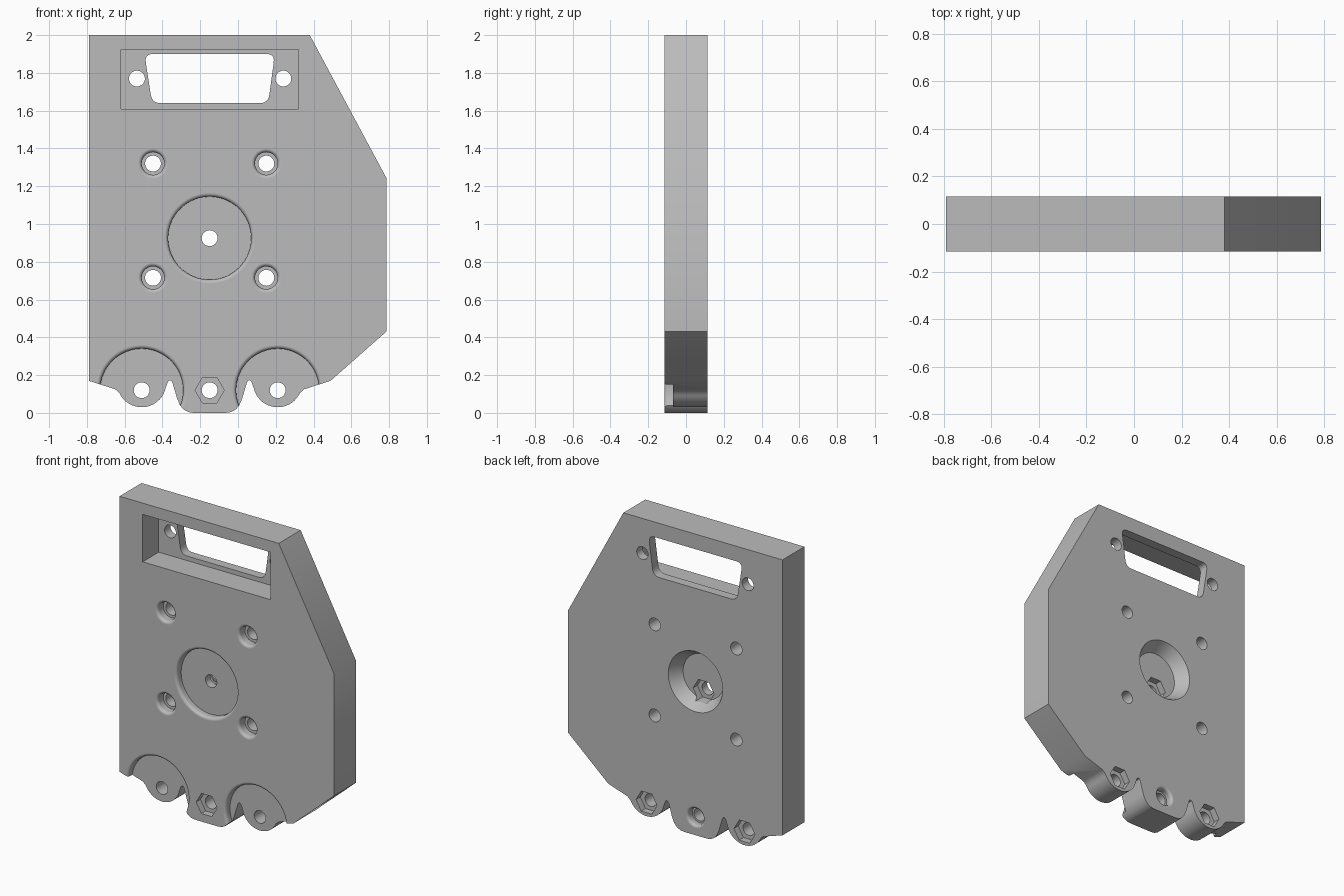
import bpy, bmesh
from math import sin, cos, pi, radians
from mathutils import Vector

cube = bpy.data.objects.get("Cube")
if cube:
    bpy.data.objects.remove(cube, do_unlink=True)

FACE = 0.115      # half thickness of the plate
MID = -0.15       # x of the hole pattern's mirror line
HOLE = 0.042      # radius of all through holes

grey = bpy.data.materials.new("plain grey")
grey.use_nodes = True
grey.diffuse_color = (0.5, 0.5, 0.5, 1)
grey.node_tree.nodes["Principled BSDF"].inputs["Base Color"].default_value = (0.5, 0.5, 0.5, 1)


def ring(x, z, r, n=48, start=0.0, end=2 * pi):
    """Points of a circle or arc in the xz plane."""
    full = abs(end - start) > 6.28
    steps = n if full else n - 1
    return [(x + r * cos(start + (end - start) * i / steps),
             z + r * sin(start + (end - start) * i / steps)) for i in range(n)]


def loft(name, sections):
    """Solid through matching xz outlines, each given with its y."""
    bm = bmesh.new()
    loops = [[bm.verts.new((x, y, z)) for x, z in pts] for pts, y in sections]
    bm.faces.new(loops[0])
    bm.faces.new(loops[-1][::-1])
    for a, b in zip(loops, loops[1:]):
        for i in range(len(a)):
            j = (i + 1) % len(a)
            bm.faces.new((a[i], b[i], b[j], a[j]))
    bmesh.ops.recalc_face_normals(bm, faces=bm.faces)
    mesh = bpy.data.meshes.new(name)
    bm.to_mesh(mesh)
    bm.free()
    mesh.materials.append(grey)
    obj = bpy.data.objects.new(name, mesh)
    bpy.context.collection.objects.link(obj)
    return obj


def rounded(corners, r, n=6):
    """Polygon with its corners replaced by small curves."""
    pts = []
    for i, c in enumerate(corners):
        c = Vector(c)
        a = c + (Vector(corners[i - 1]) - c).normalized() * r
        b = c + (Vector(corners[(i + 1) % len(corners)]) - c).normalized() * r
        for k in range(n + 1):
            t = k / n
            pts.append(tuple(a * (1 - t) ** 2 + c * 2 * t * (1 - t) + b * t * t))
    return pts


# Plate outline: the scalloped bottom edge is mirrored about MID
half = [(-0.79, 0.17), (-0.65, 0.125)]
half += ring(-0.51, 0.16, 0.13, 20, radians(205), radians(347))
half += [(-0.373, 0.16), (-0.367, 0.17), (-0.36, 0.173), (-0.353, 0.17), (-0.347, 0.16),
         (-0.322, 0.075), (-0.308, 0.042), (-0.288, 0.018), (-0.262, 0.004), (-0.235, 0)]
outline = half + [(2 * MID - x, z) for x, z in reversed(half)]
outline += [(0.785, 0.43), (0.785, 1.245), (0.38, 2), (-0.79, 2)]
plate = loft("mounting_plate", [(outline, -FACE), (outline, FACE)])

cutters = []


def cut(pts, y0, y1):
    cutters.append(loft("cutter", [(pts, y0), (pts, y1)]))


def recess(x, z, profile, side, n=64):
    """Round recess from (radius, depth) steps; side -1 is the front."""
    steps = [(profile[0][0], -0.02)] + profile
    cutters.append(loft("cutter", [(ring(x, z, r, n), side * (FACE - d)) for r, d in steps]))


def flared(r, flare, depth):
    """Recess profile with a rounded-over rim."""
    rim = [(r + flare * (1 - sin(a)), flare * (1 - cos(a)))
           for a in (0, pi / 8, pi / 4, 3 * pi / 8, pi / 2)]
    return rim + [(r, depth)]


def through(x, z):
    cut(ring(x, z, HOLE, 32), -0.3, 0.3)


# Connector pocket, its window and screw holes
cut([(-0.62, 1.61), (0.32, 1.61), (0.32, 1.925), (-0.62, 1.925)], -0.2, 0.053)
cut(rounded([(-0.455, 1.64), (0.16, 1.64), (0.195, 1.9), (-0.495, 1.9)], 0.045), -0.3, 0.3)
through(-0.535, 1.77)
through(0.24, 1.77)

# Four counterbored screw holes
for x in (-0.45, 0.15):
    for z in (0.715, 1.32):
        recess(x, z, flared(0.06, 0.02, 0.06), -1, 32)
        through(x, z)

# Central recesses, front and back, with a nut pocket
recess(MID, 0.925, flared(0.22, 0.02, 0.047), -1)
recess(MID, 1.02, [(0.2, 0), (0.15, 0.085)], 1)
cut(ring(MID, 0.925, 0.077, 6), FACE - 0.13, FACE - 0.04)
through(MID, 0.925)

# Ears: round recess in front, nut pocket behind
for x in (-0.51, 0.21):
    recess(x, 0.12, flared(0.22, 0.02, 0.045), -1)
    cut(ring(x, 0.12, 0.077, 6), FACE - 0.045, 0.2)
    through(x, 0.12)

# Middle hub: nut pocket in front, counterbore behind
cut(ring(MID, 0.12, 0.077, 6), -0.2, -FACE + 0.045)
recess(MID, 0.12, flared(0.055, 0.018, 0.045), 1, 32)
through(MID, 0.12)

# Apply all cuts
bpy.context.view_layer.objects.active = plate
plate.select_set(True)
for c in cutters:
    mod = plate.modifiers.new("cut", "BOOLEAN")
    mod.operation = "DIFFERENCE"
    mod.solver = "EXACT"
    mod.object = c
    bpy.ops.object.modifier_apply(modifier=mod.name)
    bpy.data.objects.remove(c, do_unlink=True)

# Smooth the bores, keep the flats flat
bpy.ops.object.select_all(action="DESELECT")
plate.select_set(True)
bpy.ops.object.shade_smooth_by_angle(angle=radians(30))
weighted = plate.modifiers.new("weighted normals", "WEIGHTED_NORMAL")
weighted.keep_sharp = True
